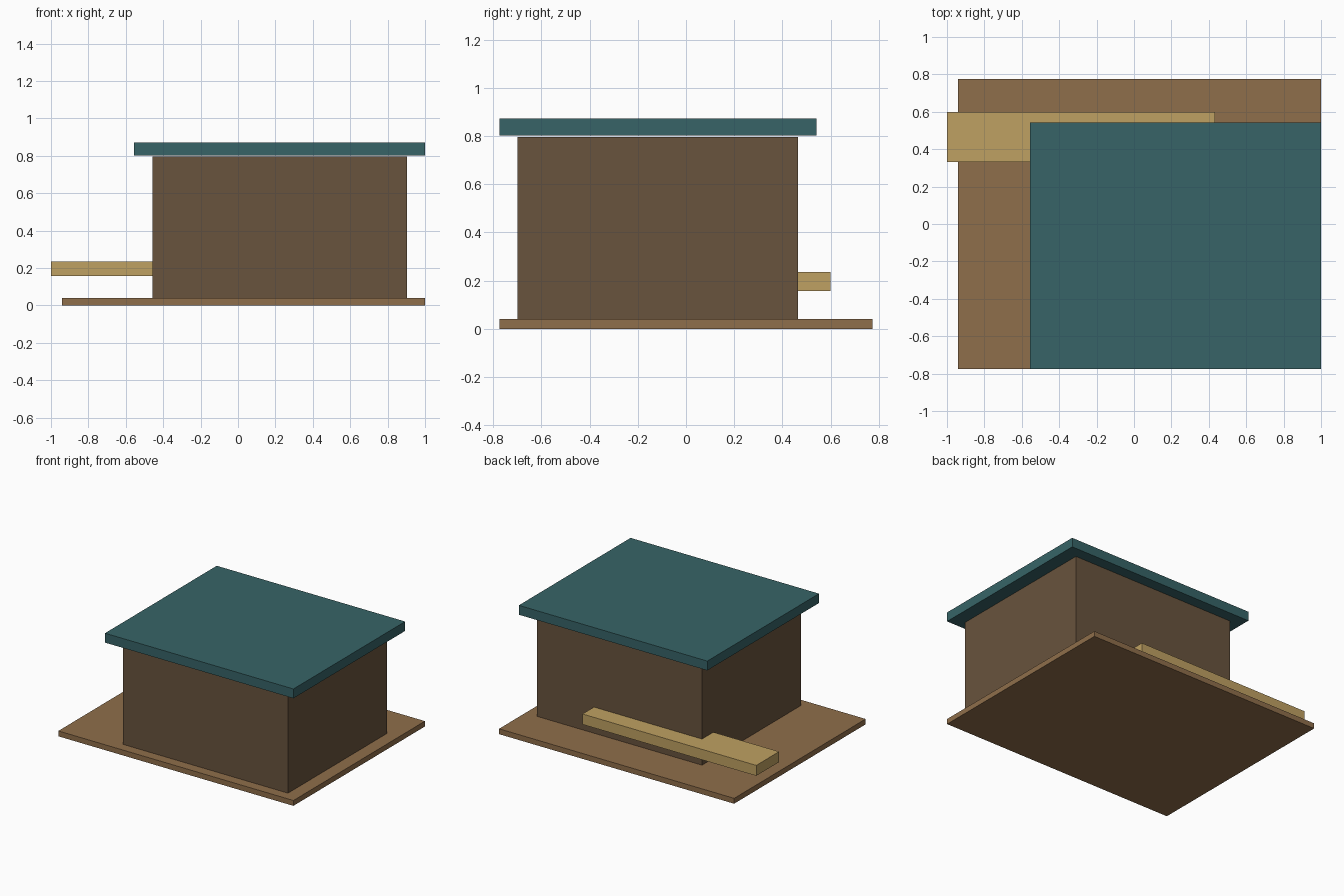
import bpy
import bmesh
from mathutils import Vector

if "Cube" in bpy.data.objects:
    bpy.data.objects.remove(bpy.data.objects["Cube"])


def box(name, lo, hi, color):
    """Flat-shaded box spanning the corners lo and hi."""
    lo, hi = Vector(lo), Vector(hi)
    bm = bmesh.new()
    bmesh.ops.create_cube(bm, size=1)
    bmesh.ops.scale(bm, vec=hi - lo, verts=bm.verts)
    mesh = bpy.data.meshes.new(name)
    bm.to_mesh(mesh)
    bm.free()
    mat = bpy.data.materials.new(name + "_colour")
    mat.diffuse_color = (*color, 1)
    mat.use_nodes = True
    mat.node_tree.nodes["Principled BSDF"].inputs["Base Color"].default_value = mat.diffuse_color
    mesh.materials.append(mat)
    obj = bpy.data.objects.new(name, mesh)
    obj.location = (lo + hi) / 2
    bpy.context.collection.objects.link(obj)
    return obj


# Ground deck
box("deck", (-0.94, -0.775, 0), (1, 0.775, 0.04), (0.275, 0.156, 0.069))
# Hut walls
box("hut_body", (-0.458, -0.70, 0.04), (0.903, 0.465, 0.797), (0.14, 0.087, 0.047))
# Overhanging flat roof, just clear of the walls
box("roof", (-0.555, -0.775, 0.802), (1, 0.542, 0.872), (0.038, 0.127, 0.136))
# Plank running through the back wall and out past the left side
box("plank", (-1, 0.331, 0.157), (0.434, 0.60, 0.235), (0.52, 0.355, 0.122))
